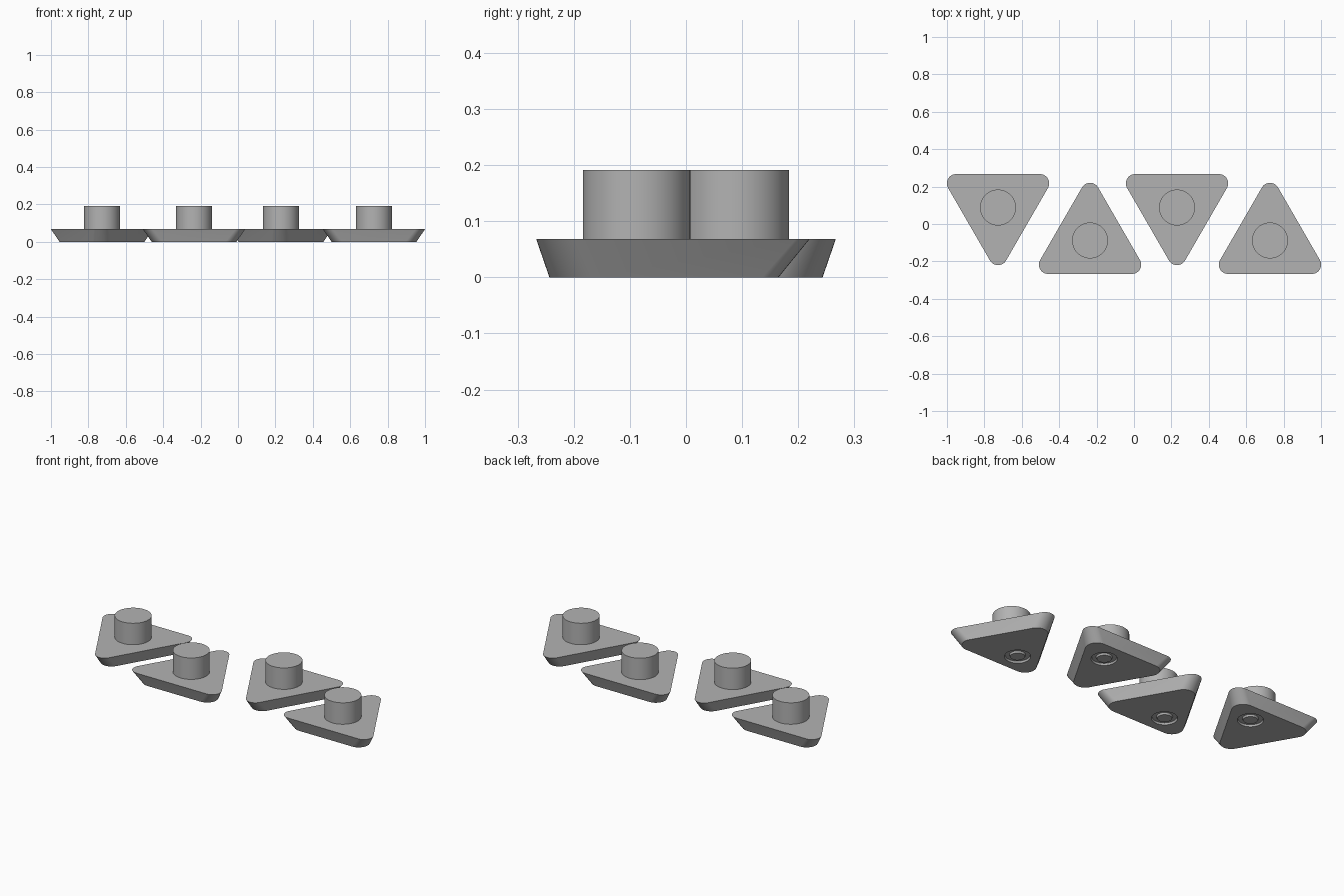
import bpy, bmesh, math
from mathutils import Matrix

cube = bpy.data.objects.get("Cube")
if cube:
    bpy.data.objects.remove(cube)

grey = bpy.data.materials.new("plain_grey")
grey.use_nodes = True
colour = (0.45, 0.45, 0.45, 1)
grey.diffuse_color = colour
grey.node_tree.nodes["Principled BSDF"].inputs["Base Color"].default_value = colour

BASE_TOP, PLUG_TOP, PLUG_RADIUS = 0.068, 0.191, 0.096
GROOVE_DEPTH = 0.01


def circle(bm, radius, z, cx=0, cy=0, sides=48):
    angles = [math.tau * i / sides for i in range(sides)]
    return [bm.verts.new((cx + radius * math.cos(a), cy + radius * math.sin(a), z)) for a in angles]


def rounded_triangle(bm, reach, radius, z, steps=12):
    # Corner arcs centred at distance reach from the middle
    verts = []
    for corner in (90, 210, 330):
        c = math.radians(corner)
        for i in range(steps + 1):
            a = c + math.radians(-60 + 120 * i / steps)
            verts.append(bm.verts.new((reach * math.cos(c) + radius * math.cos(a),
                                       reach * math.sin(c) + radius * math.sin(a), z)))
    return verts


def bridge(bm, low, high):
    n = len(low)
    for i in range(n):
        j = (i + 1) % n
        bm.faces.new((low[i], low[j], high[j], high[i]))


def loop_edges(bm, loop):
    return [bm.edges.get((v, loop[i - 1])) for i, v in enumerate(loop)]


def finish(bm, name, matrix):
    bmesh.ops.recalc_face_normals(bm, faces=bm.faces)
    mesh = bpy.data.meshes.new(name)
    bm.to_mesh(mesh)
    bm.free()
    mesh.materials.append(grey)
    obj = bpy.data.objects.new(name, mesh)
    obj.matrix_world = matrix
    bpy.context.collection.objects.link(obj)
    bpy.ops.object.select_all(action='DESELECT')
    obj.select_set(True)
    bpy.context.view_layer.objects.active = obj
    bpy.ops.object.shade_smooth_by_angle(angle=math.radians(30))


def make_base(name, matrix):
    # Tapered triangular plate with a ring groove near one corner underneath
    bm = bmesh.new()
    low = rounded_triangle(bm, 0.195, 0.058, 0)
    high = rounded_triangle(bm, 0.2586, 0.0496, BASE_TOP)
    bridge(bm, low, high)
    bm.faces.new(high)
    gx, gy = -0.075, -0.043
    rings = [circle(bm, r, z, gx, gy) for r, z in
             ((0.066, 0), (0.062, GROOVE_DEPTH), (0.041, GROOVE_DEPTH), (0.037, 0))]
    for a, b in zip(rings, rings[1:]):
        bridge(bm, a, b)
    bm.faces.new(rings[-1])
    bmesh.ops.triangle_fill(bm, use_beauty=True,
                            edges=loop_edges(bm, low) + loop_edges(bm, rings[0]))
    finish(bm, name, matrix)


def make_plug(name, matrix):
    # Round peg standing on the plate
    bm = bmesh.new()
    low = circle(bm, PLUG_RADIUS, BASE_TOP)
    high = circle(bm, PLUG_RADIUS, PLUG_TOP)
    bridge(bm, low, high)
    bm.faces.new(low)
    bm.faces.new(high)
    finish(bm, name, matrix)


# Four pieces in a row, alternately turned half round
for n, x in enumerate((-0.727, -0.235, 0.23, 0.727)):
    flipped = n % 2 == 0
    place = Matrix.Translation((x, 0.088 if flipped else -0.088, 0))
    place = place @ Matrix.Rotation(math.pi if flipped else 0, 4, 'Z')
    make_base(f"triangle_base_{n + 1}", place)
    make_plug(f"round_plug_{n + 1}", place)
